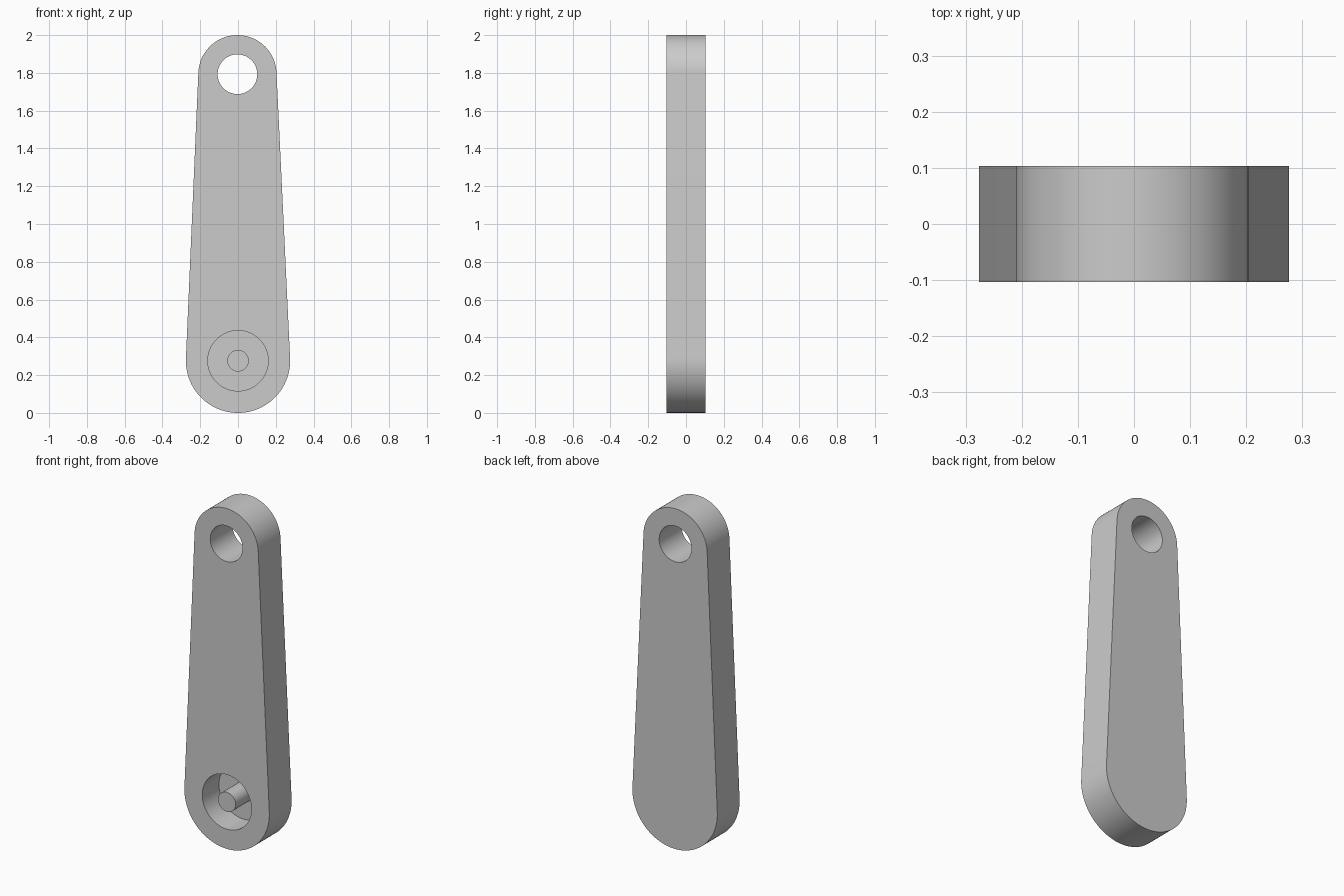
import bpy, bmesh
from math import sin, cos, pi, asin, radians
from mathutils import Vector

if "Cube" in bpy.data.objects:
    bpy.data.objects.remove(bpy.data.objects["Cube"])

HALF = 0.1035                                  # half thickness
LOW, LOW_R = Vector((0, 0.276)), 0.276         # wide round end
TOP, TOP_R = Vector((-0.003, 1.793)), 0.207    # narrow round end
POCKET_R, POCKET_DEPTH, PIN_R, HOLE_R = 0.16, 0.155, 0.057, 0.105

grey = bpy.data.materials.new("plain grey")
grey.use_nodes = True
colour = (0.6, 0.6, 0.6, 1)
grey.diffuse_color = colour
grey.node_tree.nodes["Principled BSDF"].inputs["Base Color"].default_value = colour


def arc(centre, r, start, end, n):
    """Points in the x-z plane from angle start to angle end."""
    angles = [start + (end - start) * i / n for i in range(n + 1)]
    return [centre + r * Vector((cos(a), sin(a))) for a in angles]


def prism(name, outline, front, back):
    """Extrude an x-z outline along y."""
    bm = bmesh.new()
    face = bm.faces.new([bm.verts.new((p.x, front, p.y)) for p in outline])
    made = bmesh.ops.extrude_face_region(bm, geom=[face])["geom"]
    verts = [g for g in made if isinstance(g, bmesh.types.BMVert)]
    bmesh.ops.translate(bm, verts=verts, vec=(0, back - front, 0))
    bmesh.ops.recalc_face_normals(bm, faces=bm.faces)
    mesh = bpy.data.meshes.new(name)
    bm.to_mesh(mesh)
    bm.free()
    mesh.materials.append(grey)
    obj = bpy.data.objects.new(name, mesh)
    bpy.context.collection.objects.link(obj)
    return obj


def disc(name, centre, r, front, back, n=96):
    return prism(name, arc(centre, r, 0, 2 * pi, n)[:-1], front, back)


def select_only(obj):
    bpy.ops.object.select_all(action="DESELECT")
    obj.select_set(True)
    bpy.context.view_layer.objects.active = obj


# Tapered arm: two round ends joined by their tangents
axis = TOP - LOW
tilt = asin((LOW_R - TOP_R) / axis.length)
lean = asin(-axis.x / axis.length)
right, left = lean + tilt, lean + pi - tilt
outline = arc(TOP, TOP_R, right, left, 64) + arc(LOW, LOW_R, left, right + 2 * pi, 64)
arm = prism("arm", outline, -HALF, HALF)

# Through hole at the narrow end, blind pocket at the wide end
floor = -HALF + POCKET_DEPTH
cutters = [disc("hole_cutter", TOP, HOLE_R, -1, 1),
           disc("pocket_cutter", LOW, POCKET_R, -1, floor)]
select_only(arm)
for cutter in cutters:
    cutter.hide_render = True
    mod = arm.modifiers.new(cutter.name, "BOOLEAN")
    mod.object, mod.operation, mod.solver = cutter, "DIFFERENCE", "EXACT"
    bpy.ops.object.modifier_apply(modifier=mod.name)
    bpy.data.objects.remove(cutter)

# Pin standing in the pocket, flush with the front
pin = disc("pocket_pin", LOW, PIN_R, -HALF, floor + 0.005, 48)

for part in (arm, pin):
    select_only(part)
    bpy.ops.object.shade_smooth_by_angle(angle=radians(30))
